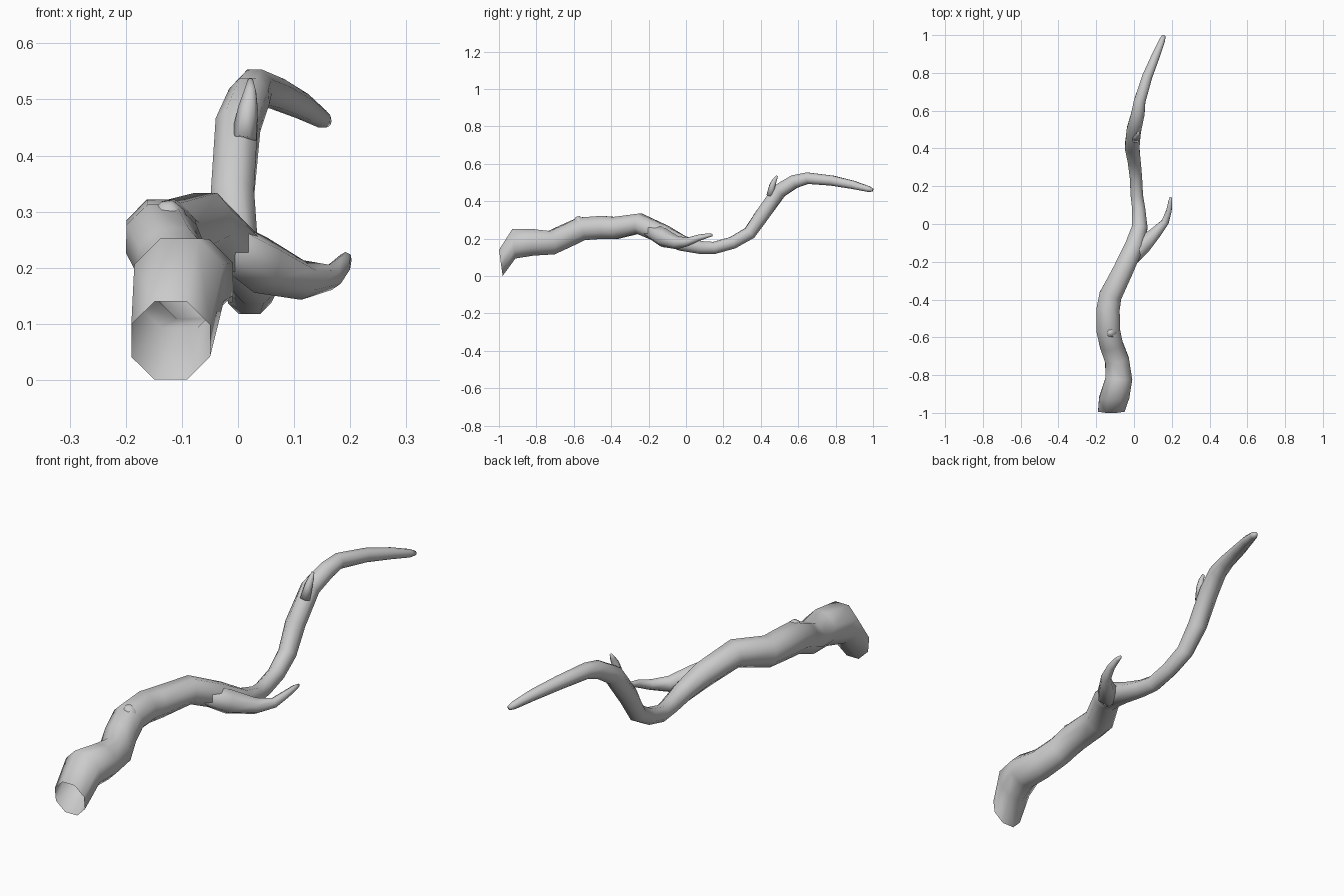
import bpy, bmesh, math
from mathutils import Vector

if "Cube" in bpy.data.objects:
    bpy.data.objects.remove(bpy.data.objects["Cube"])


def limb(name, pts, sides, open_start=False, normals=None):
    """Sweep a tapering ring along (x, y, z, radius) points."""
    normals = normals or {}
    bm = bmesh.new()
    centres = [Vector(p[:3]) for p in pts]
    rings = []
    for i, p in enumerate(pts):
        # average the incoming and outgoing directions
        a = centres[i] - centres[max(i - 1, 0)]
        b = centres[min(i + 1, len(pts) - 1)] - centres[i]
        t = Vector(normals[i]) if i in normals else a.normalized() + b.normalized()
        t.normalize()
        side = t.cross(Vector((0, 0, 1))).normalized()
        up = side.cross(t)
        r = p[3] * 1.04
        ring = []
        for k in range(sides):
            ang = 2 * math.pi * (k + 0.5) / sides
            ring.append(bm.verts.new(centres[i] + side * (r * math.cos(ang)) + up * (r * math.sin(ang))))
        rings.append(ring)
    for r0, r1 in zip(rings, rings[1:]):
        for k in range(sides):
            n = (k + 1) % sides
            bm.faces.new((r0[k], r0[n], r1[n], r1[k]))
    bm.faces.new(rings[-1])
    if not open_start:
        bm.faces.new(rings[0][::-1])
    bmesh.ops.recalc_face_normals(bm, faces=bm.faces)
    for f in bm.faces:
        f.smooth = True
    me = bpy.data.meshes.new(name)
    bm.to_mesh(me)
    bm.free()
    ob = bpy.data.objects.new(name, me)
    bpy.context.collection.objects.link(ob)
    return ob


# Main branch, hollow open end at the front
limb("main_branch", [
    (-.12, -.99, .07, .073), (-.105, -.92, .173, .083), (-.08, -.82, .18, .074),
    (-.09, -.72, .178, .066), (-.12, -.64, .215, .064), (-.137, -.56, .252, .065),
    (-.137, -.45, .26, .064), (-.125, -.38, .256, .062), (-.06, -.25, .28, .056),
    (.0, -.12, .222, .052), (.03, -.02, .175, .043), (.025, .08, .152, .036),
    (.015, .15, .15, .034), (.01, .25, .178, .034), (.0, .34, .23, .036),
    (-.01, .41, .33, .04), (.0, .5, .455, .04), (.02, .58, .505, .037),
    (.03, .65, .523, .032), (.07, .78, .51, .028), (.115, .89, .488, .023),
    (.15, .975, .465, .016), (.158, .998, .459, .009)],
    8, open_start=True, normals={0: (0, 1, .14), 1: (0, 1, .1)})

# Forked side branch
limb("side_branch", [
    (-.04, -.21, .255, .04), (.04, -.12, .205, .05), (.115, -.045, .178, .034),
    (.165, .01, .183, .022), (.185, .07, .205, .016), (.192, .12, .217, .011),
    (.194, .142, .219, .006)], 6)

# Short upright twig
limb("twig", [
    (.01, .45, .43, .022), (.018, .462, .485, .017), (.022, .475, .515, .011),
    (.022, .487, .535, .005)], 6)

# Small knot on the trunk
limb("knot", [
    (-.12, -.57, .26, .04), (-.125, -.575, .30, .028), (-.127, -.58, .317, .012)], 6)
